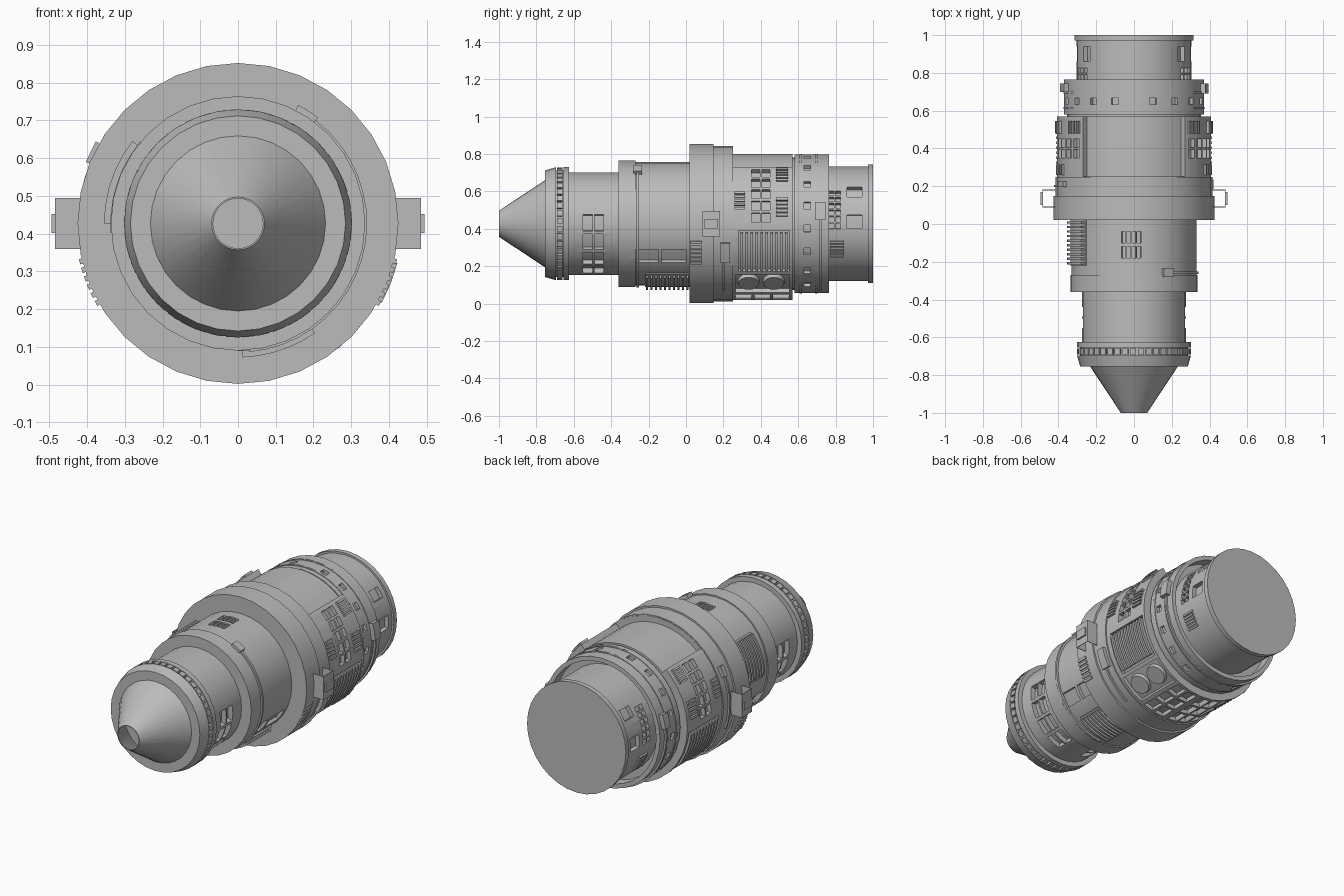
import bpy, bmesh
from math import sin, cos, radians, ceil
from mathutils import Vector, Matrix

if "Cube" in bpy.data.objects:
    bpy.data.objects.remove(bpy.data.objects["Cube"])

CZ = 0.427      # height of the long axis
SIDES = 32

grey = bpy.data.materials.new("hull grey")
grey.use_nodes = True
grey.diffuse_color = (0.5, 0.5, 0.5, 1)
grey.node_tree.nodes["Principled BSDF"].inputs["Base Color"].default_value = (0.5, 0.5, 0.5, 1)


def polar(r, y, deg):
    """Point on the hull: angle 0 is +x, 90 is up."""
    return Vector((r * cos(radians(deg)), y, CZ + r * sin(radians(deg))))


def finish(name, bm):
    bmesh.ops.recalc_face_normals(bm, faces=bm.faces)
    mesh = bpy.data.meshes.new(name)
    bm.to_mesh(mesh)
    bm.free()
    mesh.materials.append(grey)
    obj = bpy.data.objects.new(name, mesh)
    bpy.context.collection.objects.link(obj)
    return obj


def smooth(obj):
    bpy.ops.object.select_all(action='DESELECT')
    obj.select_set(True)
    bpy.context.view_layer.objects.active = obj
    bpy.ops.object.shade_smooth_by_angle(angle=radians(30))


def block(bm, r0, r1, y0, y1, a0, a1):
    """Box bent round the axis."""
    n = max(1, ceil((a1 - a0) / 8))
    rings = []
    for i in range(n + 1):
        a = a0 + (a1 - a0) * i / n
        rings.append([bm.verts.new(polar(r, y, a))
                      for r, y in ((r0, y0), (r1, y0), (r1, y1), (r0, y1))])
    for p, q in zip(rings, rings[1:]):
        for j in range(4):
            k = (j + 1) % 4
            bm.faces.new((p[j], p[k], q[k], q[j]))
    bm.faces.new(rings[0])
    bm.faces.new(rings[-1][::-1])


def both(items):
    """Repeat (y0, y1, a0, a1) patches on the opposite side."""
    return items + [(y0, y1, 180 - a1, 180 - a0) for y0, y1, a0, a1 in items]


def grid(y0, y1, cols, a0, a1, rows, gap=0.25):
    """Evenly spaced patches filling an area."""
    dy, da = (y1 - y0) / cols, (a1 - a0) / rows
    gy = gap * dy / 2 if cols > 1 else 0
    ga = gap * da / 2 if rows > 1 else 0
    return [(y0 + i * dy + gy, y0 + (i + 1) * dy - gy,
             a0 + j * da + ga, a0 + (j + 1) * da - ga)
            for i in range(cols) for j in range(rows)]


def hull(name, profile, r=0, cuts=()):
    """Lathe a (y, r) profile, then cut pockets given as (depth, patches)."""
    bm = bmesh.new()
    rings = [[bm.verts.new(polar(pr, y, 360 * i / SIDES)) for i in range(SIDES)]
             for y, pr in profile]
    for p, q in zip(rings, rings[1:]):
        for i in range(SIDES):
            k = (i + 1) % SIDES
            bm.faces.new((p[i], p[k], q[k], q[i]))
    bm.faces.new(rings[0])
    bm.faces.new(rings[-1])
    obj = finish(name, bm)
    for depth, patches in cuts:
        cb = bmesh.new()
        for p in patches:
            block(cb, r - depth, r + 0.05, *p)
        cutter = finish("cutter", cb)
        cutter.hide_render = True
        mod = obj.modifiers.new("cut", 'BOOLEAN')
        mod.operation, mod.solver, mod.object = 'DIFFERENCE', 'EXACT', cutter
        bpy.context.view_layer.update()
        deps = bpy.context.evaluated_depsgraph_get()
        mesh = bpy.data.meshes.new_from_object(obj.evaluated_get(deps))
        obj.modifiers.clear()
        obj.data = mesh
        bpy.data.objects.remove(cutter)
    smooth(obj)
    return obj


def plates(name, r0, r1, patches):
    bm = bmesh.new()
    for p in patches:
        block(bm, r0, r1, *p)
    smooth(finish(name, bm))


# Hollow nose cone and the tiled front ring
hull("nose_cone", [(-0.76, 0.03), (-0.76, 0.2), (-1, 0.066), (-1, 0.07),
                   (-0.755, 0.232), (-0.74, 0.232)])
hull("front_ring", [(-0.755, 0.1), (-0.755, 0.285), (-0.695, 0.302), (-0.695, 0.285),
                    (-0.655, 0.285), (-0.655, 0.302), (-0.625, 0.302), (-0.625, 0.1)])
plates("front_ring_tiles", 0.28, 0.302, [(-0.69, -0.66, a, a + 5.8) for a in range(0, 360, 8)])

# Front barrel with window columns on both sides
front_windows = grid(-0.555, -0.435, 2, -76, 12, 4, 0.16)
hull("front_barrel", [(-0.63, 0.275), (-0.35, 0.275)], 0.275, [(0.03, both(front_windows))])

# Forward casing: long windows and a small grille on the crown
casing_windows = both([(-0.27, -0.15, -39, -25), (-0.13, 0, -39, -25)])
crown = grid(-0.19, -0.03, 2, 83, 102, 4)
hull("forward_casing", [(-0.36, 0.28), (-0.36, 0.337), (-0.27, 0.337), (-0.27, 0.33),
                        (0.03, 0.33)], 0.33, [(0.02, casing_windows + crown)])
plates("casing_fins", 0.32, 0.355,
       grid(-0.22, 0.02, 10, -88, -55, 1, 0.5) + grid(-0.22, 0.02, 10, 142, 180, 1, 0.5))
plates("casing_fin_bases", 0.32, 0.338, [(-0.22, 0.02, -90, -53), (-0.22, 0.02, 140, 184)])
plates("casing_pipe", 0.325, 0.342, [(-0.265, -0.252, -85, 60)])
plates("casing_pipe_box", 0.325, 0.352, [(-0.28, -0.235, 53, 63)])

# Main collar with louvres and sensor boxes
hull("collar", [(0.02, 0.3), (0.02, 0.425), (0.148, 0.425), (0.148, 0.415),
                (0.25, 0.415), (0.25, 0.3)])
plates("collar_louvres", 0.41, 0.432, both(grid(0.022, 0.085, 1, -31, -12, 6, 0.4)))
plates("collar_sensor", 0.41, 0.435, [(0.185, 0.235, -29, -14), (0.195, 0.225, 150, 158)])
plates("collar_pipe", 0.41, 0.424, [(0.195, 0.207, -58, -28), (0.195, 0.207, 156, 200)])

# Open mounting brackets on the two sides
for side, label in ((1, "left"), (-1, "right")):
    bm = bmesh.new()
    for x, y, sx, sy, sz in ((0.45, 0.09, 0.07, 0.003, 0.135), (0.45, 0.18, 0.07, 0.003, 0.135),
                             (0.483, 0.135, 0.003, 0.09, 0.135), (0.488, 0.135, 0.012, 0.07, 0.05)):
        bmesh.ops.create_cube(bm, size=1, matrix=Matrix.Translation((side * x, y, CZ))
                              @ Matrix.Diagonal((sx, sy, sz, 1)))
    finish(label + "_bracket", bm)

# Main casing over a plain core: lowered top panel, windows, fin bay and disc bay
side_windows = grid(0.345, 0.455, 2, 0, 46, 5, 0.2)
keel_windows = [(y, y + 0.085, a, a + 8.5) for y in (0.265, 0.365, 0.465) for a in (-87.5, -77)]
fin_bay, disc_bay = (0.28, 0.553, -39, -5), (0.265, 0.553, -65, -42)
hull("main_core", [(0.2, 0.371), (0.565, 0.371)])
hull("main_casing", [(0.21, 0.408), (0.57, 0.408)], 0.408,
     [(0.034, [(0.252, 0.6, 48.3, 131.7)]),
      (0.025, both(side_windows)), (0.025, both(keel_windows)),
      (0.025, both([fin_bay])), (0.025, both([disc_bay]))])
plates("main_fins", 0.375, 0.415, both(grid(0.285, 0.55, 10, -37, -7, 1, 0.5)))
plates("main_louvres", 0.4, 0.42, both(
    grid(0.26, 0.315, 1, 10, 25, 5, 0.4) + grid(0.48, 0.545, 1, 33, 46, 5, 0.4)
    + grid(0.48, 0.545, 1, 5, 20, 5, 0.4)))
bm = bmesh.new()
for base in (-53, 233):
    for y in (0.335, 0.47):
        spot = polar(0.388, y, base)
        turn = (spot - Vector((0, y, CZ))).to_track_quat('Z', 'Y').to_matrix().to_4x4()
        bmesh.ops.create_cone(bm, cap_ends=True, segments=24, radius1=0.06, radius2=0.055,
                              depth=0.025, matrix=Matrix.Translation(spot) @ turn)
smooth(finish("bay_discs", bm))

# Slotted rear ring with an open lip at the back
slots = [(0.632, 0.666, 71 - 19.5 * k, 77 - 19.5 * k) for k in range(8)]
hull("neck", [(0.55, 0.355), (0.6, 0.355)])
hull("rear_ring", [(0.58, 0.25), (0.58, 0.37), (0.765, 0.37), (0.765, 0.345),
                   (0.70, 0.345), (0.70, 0.25)], 0.37, [(0.02, both(slots))])
plates("rear_ring_bands", 0.36, 0.373, [(y, y + 0.012, 0, 360) for y in (0.608, 0.69)])
plates("rear_sensor", 0.36, 0.395, [(0.69, 0.745, 3, 17), (0.70, 0.745, 160, 172)])
plates("rear_pipe", 0.36, 0.38, [(0.712, 0.724, -70, 4), (0.712, 0.724, 170, 250)])

# Rear barrel with windows, louvres and the end flange
rear_windows = [(0.86, 0.94, 28, 40), (0.86, 0.94, -5, 9)] + grid(0.76, 0.83, 2, -6, 36, 6)
hull("rear_barrel", [(0.65, 0.305), (0.98, 0.305)], 0.305, [(0.025, both(rear_windows))])
plates("rear_louvres", 0.295, 0.313, both(grid(0.77, 0.845, 1, -36, -17, 6, 0.4)))
hull("end_flange", [(0.972, 0.25), (0.972, 0.316), (1, 0.316), (1, 0.25)])
